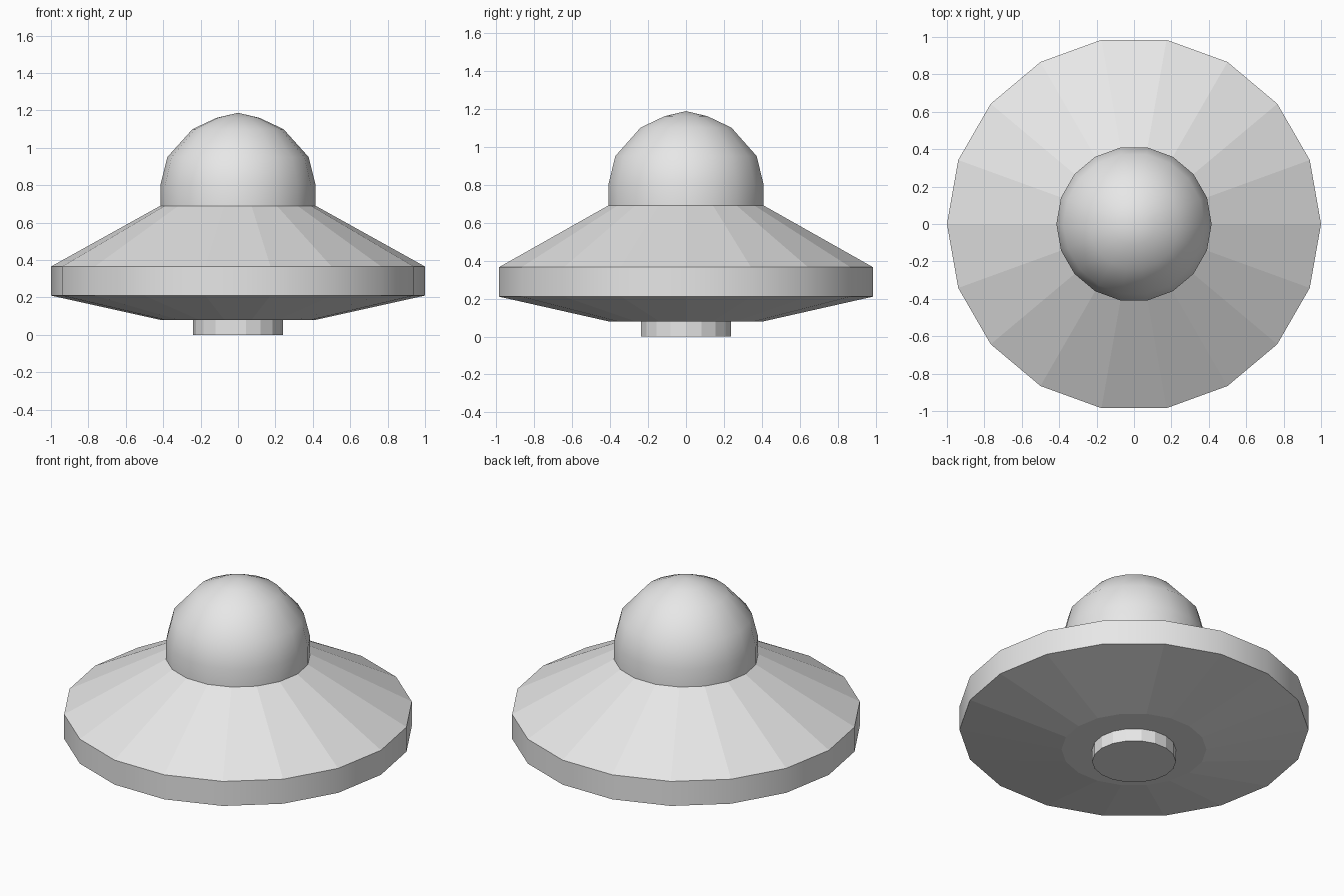
import bpy, bmesh, math

SIDES = 18

cube = bpy.data.objects.get("Cube")
if cube:
    bpy.data.objects.remove(cube, do_unlink=True)

grey = bpy.data.materials.new("light grey metal")
grey.use_nodes = True
grey.diffuse_color = (0.8, 0.8, 0.8, 1)
grey.node_tree.nodes["Principled BSDF"].inputs["Base Color"].default_value = (0.8, 0.8, 0.8, 1)


def lathe(name, profile, smooth_bands=()):
    """Spin (radius, height) points from bottom to top; radius 0 makes a pole."""
    bm = bmesh.new()
    rings = []
    for r, z in profile:
        if r == 0:
            rings.append([bm.verts.new((0, 0, z))] * SIDES)
        else:
            angles = [math.tau * i / SIDES for i in range(SIDES)]
            rings.append([bm.verts.new((r * math.cos(a), r * math.sin(a), z)) for a in angles])
    for band, (low, high) in enumerate(zip(rings, rings[1:])):
        for i in range(SIDES):
            j = (i + 1) % SIDES
            corners = list(dict.fromkeys((low[i], low[j], high[j], high[i])))
            face = bm.faces.new(corners)
            face.smooth = band in smooth_bands
    # Flat caps on open ends
    if profile[0][0] > 0:
        bm.faces.new(rings[0][::-1])
    if profile[-1][0] > 0:
        bm.faces.new(rings[-1])
    bmesh.ops.recalc_face_normals(bm, faces=bm.faces)
    # Keep hard creases between bands of different shading
    for edge in bm.edges:
        if len({f.smooth for f in edge.link_faces}) > 1:
            edge.smooth = False
    mesh = bpy.data.meshes.new(name)
    bm.to_mesh(mesh)
    bm.free()
    mesh.materials.append(grey)
    obj = bpy.data.objects.new(name, mesh)
    bpy.context.collection.objects.link(obj)
    return obj


# Saucer hull: faceted slopes with a smooth rim band
lathe("saucer_hull", [(0.415, 0.08), (1, 0.21), (1, 0.365), (0.415, 0.69)], smooth_bands={1})

# Rounded cabin dome
lathe("cabin_dome",
      [(0.415, 0.69), (0.415, 0.8), (0.378, 0.95), (0.243, 1.1), (0.115, 1.16), (0, 1.187)],
      smooth_bands=range(5))

# Short landing base under the hull
lathe("landing_base", [(0.24, 0), (0.24, 0.08)])
